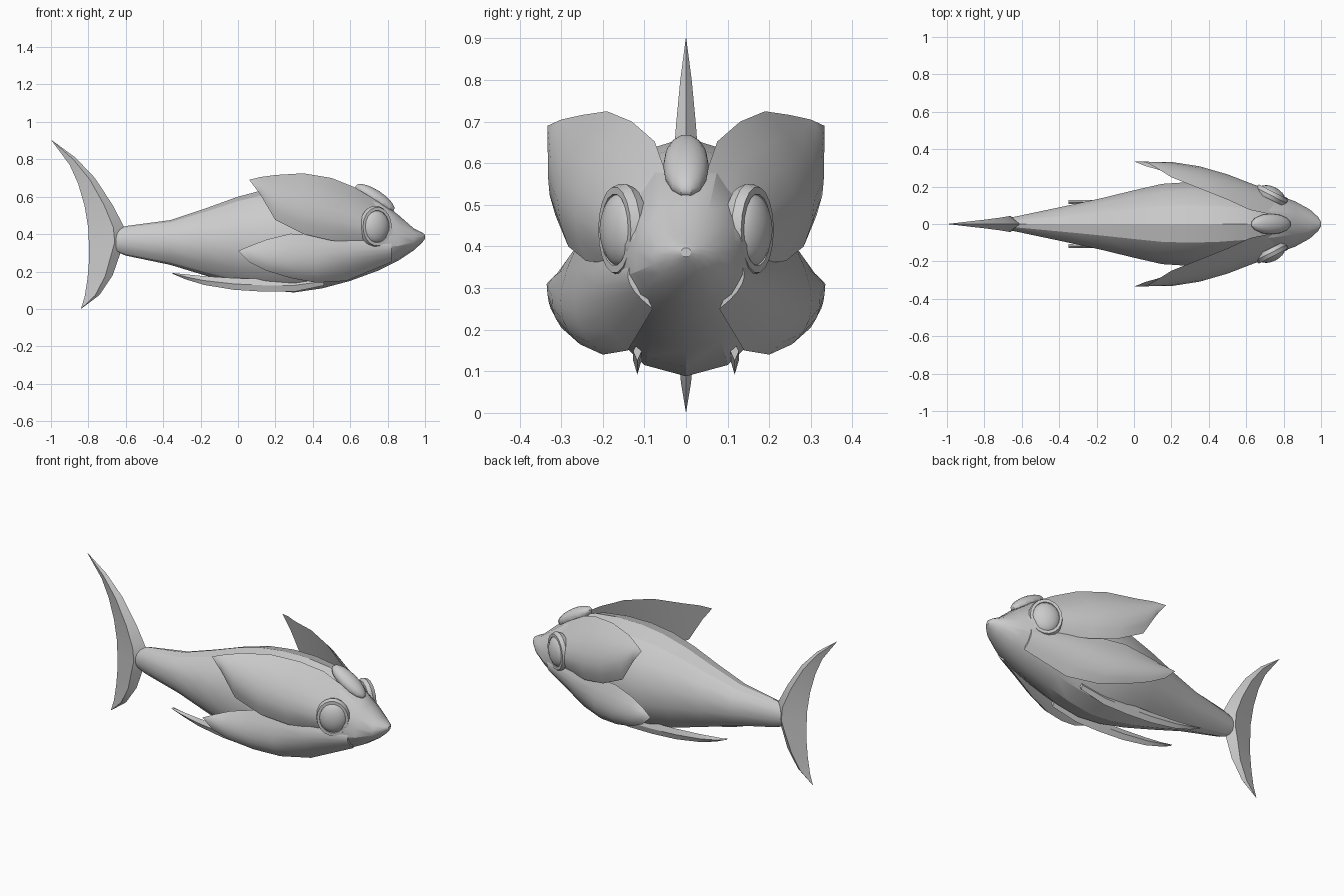
import bpy, bmesh
from math import sin, cos, pi, radians
from mathutils import Vector

if "Cube" in bpy.data.objects:
    bpy.data.objects.remove(bpy.data.objects["Cube"])


def finish(obj, angle=25):
    bpy.ops.object.select_all(action='DESELECT')
    obj.select_set(True)
    bpy.context.view_layer.objects.active = obj
    bpy.ops.object.shade_smooth_by_angle(angle=radians(angle))


def loft(name, rings):
    """Skin a list of equal-length closed rings and cap the ends."""
    bm = bmesh.new()
    rows = [[bm.verts.new(p) for p in r] for r in rings]
    n = len(rows[0])
    for a, b in zip(rows, rows[1:]):
        for i in range(n):
            j = (i + 1) % n
            bm.faces.new((a[i], a[j], b[j], b[i]))
    bm.faces.new(rows[0])
    bm.faces.new(rows[-1])
    bmesh.ops.remove_doubles(bm, verts=bm.verts, dist=0.0005)
    bmesh.ops.recalc_face_normals(bm, faces=bm.faces)
    mesh = bpy.data.meshes.new(name)
    bm.to_mesh(mesh)
    bm.free()
    obj = bpy.data.objects.new(name, mesh)
    bpy.context.collection.objects.link(obj)
    finish(obj)
    return obj


# Body: x, half width, bottom, top, height of widest line
stations = [
    (-0.66, 0.035, 0.31, 0.42, 0.365), (-0.60, 0.048, 0.285, 0.443, 0.365),
    (-0.36, 0.10, 0.235, 0.475, 0.36), (-0.18, 0.14, 0.18, 0.535, 0.36),
    (0.0, 0.185, 0.13, 0.60, 0.36), (0.15, 0.22, 0.10, 0.64, 0.36),
    (0.30, 0.23, 0.088, 0.66, 0.36), (0.45, 0.22, 0.11, 0.662, 0.36),
    (0.60, 0.195, 0.15, 0.645, 0.36), (0.75, 0.165, 0.205, 0.59, 0.36),
    (0.86, 0.125, 0.26, 0.50, 0.36), (0.94, 0.08, 0.313, 0.43, 0.37),
    (0.985, 0.038, 0.355, 0.408, 0.385), (1.0, 0.012, 0.375, 0.397, 0.387)]


def body_ring(x, w, zb, zt, zm, n=14):
    ring = []
    for i in range(n):
        a = 2 * pi * i / n + pi / 2
        s, c = sin(a), cos(a)
        ring.append((x, w * c, zm + s * ((zt - zm) if s > 0 else (zm - zb))))
    return ring


loft("body", [body_ring(*s) for s in stations])


# Leaf-shaped side fins: x, upper edge (y,z), outer bulge (y,z), lower edge (y,z)
def leaf_fin(name, rows, side, steps=6):
    rings = []
    for x, top, mid, bot in rows:
        t, m, b = Vector(top), Vector(mid), Vector(bot)
        ctrl = 2 * m - (t + b) / 2
        outer, inner = [], []
        for i in range(steps + 1):
            u = i / steps
            outer.append(t * (1 - u) ** 2 + ctrl * 2 * u * (1 - u) + b * u * u)
            if 0 < i < steps:
                inner.append(t.lerp(b, u))
        rings.append([(x, side * p.x, p.y) for p in outer + inner[::-1]])
    return loft(name, rings)


upper = [
    (0.06, (.333, .69), (.333, .69), (.333, .69)),
    (0.12, (.30, .705), (.33, .66), (.326, .61)),
    (0.20, (.25, .716), (.326, .61), (.314, .475)),
    (0.35, (.19, .725), (.30, .565), (.283, .40)),
    (0.50, (.13, .70), (.255, .53), (.24, .365)),
    (0.62, (.075, .652), (.208, .50), (.19, .36)),
    (0.74, (.05, .58), (.166, .46), (.15, .35)),
    (0.86, (.03, .48), (.11, .41), (.10, .34))]
lower = [
    (0.0, (.335, .31), (.335, .31), (.335, .31)),
    (0.06, (.31, .335), (.332, .30), (.325, .25)),
    (0.15, (.285, .37), (.322, .28), (.30, .205)),
    (0.28, (.262, .402), (.302, .26), (.255, .165)),
    (0.42, (.235, .40), (.265, .245), (.20, .14)),
    (0.58, (.20, .38), (.218, .27), (.14, .15)),
    (0.82, (.13, .36), (.135, .31), (.08, .25))]

# Belly blades: x, lower z, upper z
blade = [(-0.35, .188, .192), (-0.28, .158, .185), (-0.18, .128, .175),
         (-0.02, .102, .165), (0.14, .092, .16), (0.30, .092, .16),
         (0.46, .125, .17)]

for side, label in ((1, "left"), (-1, "right")):
    leaf_fin("upper_fin_" + label, upper, side)
    leaf_fin("lower_fin_" + label, lower, side)
    y = side * 0.117
    loft("belly_fin_" + label,
         [[(x, y, a), (x, y + .01, (a + b) / 2), (x, y, b), (x, y - .01, (a + b) / 2)]
          for x, a, b in blade])

    # Eye and the raised rim around it
    place = dict(location=(0.735, side * 0.152, 0.44),
                 rotation=(pi / 2, 0, radians(-27 * side)))
    bpy.ops.mesh.primitive_uv_sphere_add(segments=16, ring_count=10, radius=1, **place)
    eye = bpy.context.object
    eye.name = "eye_" + label
    eye.scale = (0.08, 0.092, 0.048)
    finish(eye)
    bpy.ops.mesh.primitive_torus_add(major_segments=18, minor_segments=6,
                                     major_radius=0.088, minor_radius=0.016, **place)
    rim = bpy.context.object
    rim.name = "eye_rim_" + label
    rim.scale = (0.9, 1.08, 1.6)
    finish(rim)

# Forehead bump
bpy.ops.mesh.primitive_uv_sphere_add(segments=14, ring_count=10, radius=1,
                                     location=(0.732, 0, 0.593), rotation=(0, radians(33), 0))
bump = bpy.context.object
bump.name = "forehead_bump"
bump.scale = (0.125, 0.055, 0.043)
finish(bump)

# Tail fin: z front, front x, z back, back x, half thickness
tail = [(.905, -1.0, .905, -1.0, 0), (.81, -.87, .77, -.90, .014),
        (.70, -.765, .67, -.855, .024), (.555, -.67, .55, -.82, .034),
        (.44, -.61, .43, -.80, .042), (.365, -.60, .34, -.797, .042),
        (.295, -.63, .25, -.797, .036), (.18, -.67, .16, -.805, .022),
        (.075, -.74, .065, -.82, .012), (0, -.84, 0, -.84, 0)]
rings = []
for zf, xf, zb, xb, t in tail:
    xm, zm = xf * .7 + xb * .3, zf * .7 + zb * .3
    rings.append([(xf, 0, zf), (xm, t, zm), (xb, 0, zb), (xm, -t, zm)])
loft("tail_fin", rings)
